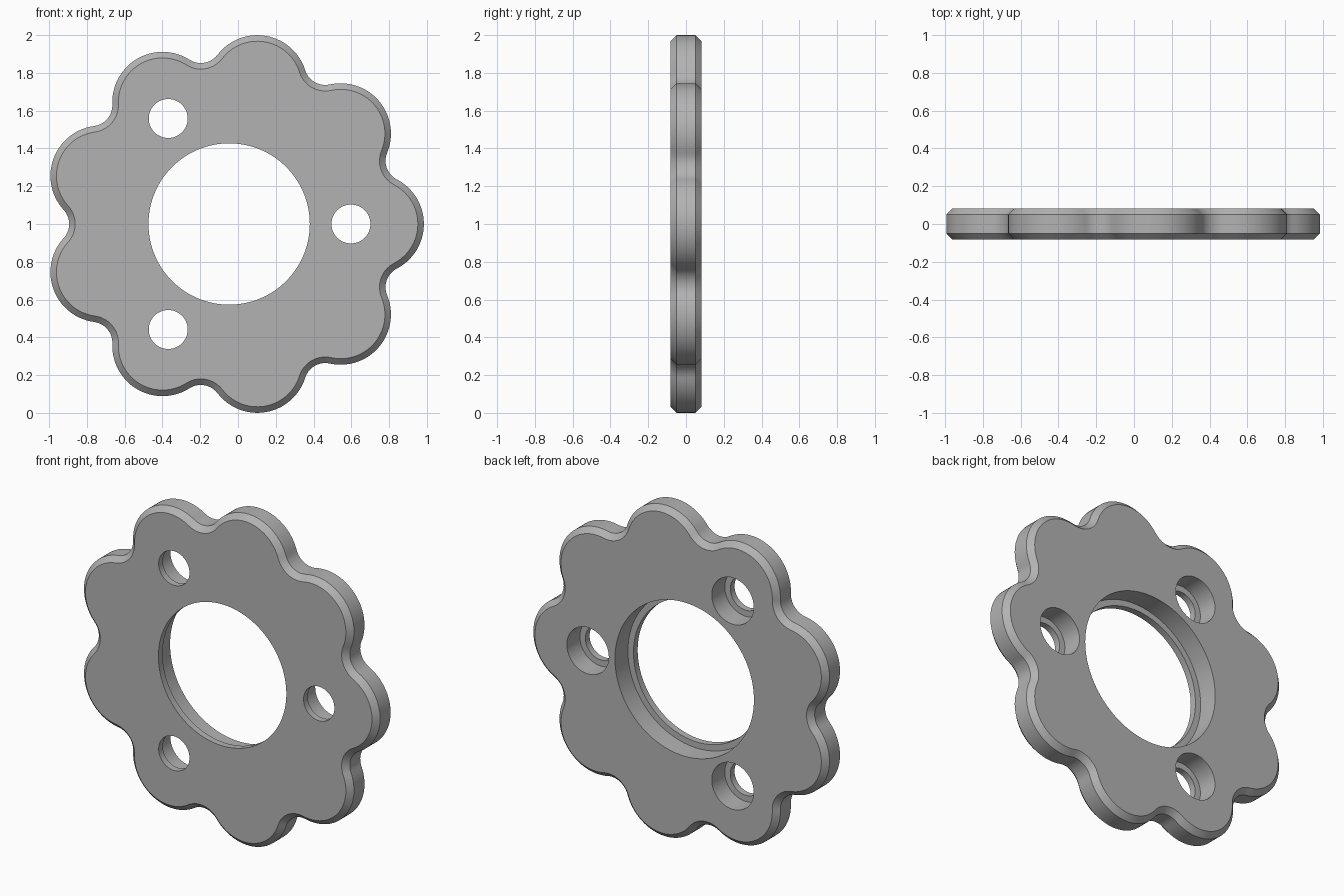
import bpy
import bmesh
from math import cos, sin, pi, atan2, radians, hypot

cube = bpy.data.objects.get("Cube")
if cube:
    bpy.data.objects.remove(cube, do_unlink=True)

HALF = 0.082            # half of the plate thickness
CHAMFER = 0.032
LIP = 0.04              # thickness left in front of the counterbores
LOBES = 9
LOBE_DIST, LOBE_R = 0.745, 0.266
FILLET_R, VALLEY = 0.111, 0.867
RIM_X, HOLE_X = -0.027, -0.047

metal = bpy.data.materials.new("grey metal")
metal.use_nodes = True
grey = (0.45, 0.45, 0.45, 1)
metal.diffuse_color = grey
metal.node_tree.nodes["Principled BSDF"].inputs["Base Color"].default_value = grey


def arc(cx, cz, r, a, b, n):
    """Points along an arc, without the last one."""
    return [(cx + r * cos(a + (b - a) * i / n), cz + r * sin(a + (b - a) * i / n))
            for i in range(n)]


def scalloped(inset):
    """Outline of round lobes joined by concave fillets."""
    step = 2 * pi / LOBES
    half = step / 2
    p = VALLEY + FILLET_R
    beta = atan2(p * sin(half), p * cos(half) - LOBE_DIST)
    pts = []
    for k in range(LOBES):
        a = k * step
        pts += arc(RIM_X + LOBE_DIST * cos(a), 1 + LOBE_DIST * sin(a),
                   LOBE_R - inset, a - beta, a + beta, 28)
        pts += arc(RIM_X + p * cos(a + half), 1 + p * sin(a + half),
                   FILLET_R + inset, a + beta + pi, a + step - beta - pi + 2 * pi, 14)
    return pts


def circle(cx, cz, r, n):
    return arc(cx, cz, r, 0, 2 * pi, n)


bm = bmesh.new()
front_edges, back_edges = [], []


def wall(sections):
    """Skin a stack of (outline, y) sections and keep its end loops for the caps."""
    rings = [[bm.verts.new((x, y, z)) for x, z in pts] for pts, y in sections]
    n = len(rings[0])
    for r0, r1 in zip(rings, rings[1:]):
        for i in range(n):
            j = (i + 1) % n
            bm.faces.new((r0[i], r0[j], r1[j], r1[i]))
    for ring, store in ((rings[0], front_edges), (rings[-1], back_edges)):
        store += [bm.edges.get((ring[i], ring[(i + 1) % n])) for i in range(n)]


def counterbore(cx, cz, r, big_r, n):
    """Through hole that widens towards the back."""
    small, big = circle(cx, cz, r, n), circle(cx, cz, big_r, n)
    ledge = LIP - HALF
    wall([(small, -HALF), (small, ledge), (big, ledge), (big, HALF)])


# Chamfered scalloped rim
full, inner = scalloped(0), scalloped(CHAMFER)
wall([(inner, -HALF), (full, CHAMFER - HALF), (full, HALF - CHAMFER), (inner, HALF)])

# Central bore and three screw holes
counterbore(HOLE_X, 1, 0.427, 0.464, 128)
for k in range(3):
    a = radians(120 * k)
    counterbore(HOLE_X + 0.645 * cos(a), 1 + 0.645 * sin(a), 0.103, 0.14, 64)

# Flat front and back faces around the holes
for edges, side in ((front_edges, -1), (back_edges, 1)):
    bmesh.ops.triangle_fill(bm, use_beauty=True, use_dissolve=False,
                            edges=edges, normal=(0, side, 0))
bmesh.ops.recalc_face_normals(bm, faces=bm.faces)

mesh = bpy.data.meshes.new("scalloped_plate")
bm.to_mesh(mesh)
bm.free()
mesh.materials.append(metal)
plate = bpy.data.objects.new("scalloped_plate", mesh)
bpy.context.collection.objects.link(plate)

bpy.ops.object.select_all(action='DESELECT')
plate.select_set(True)
bpy.context.view_layer.objects.active = plate
bpy.ops.object.shade_smooth_by_angle(angle=radians(30))
